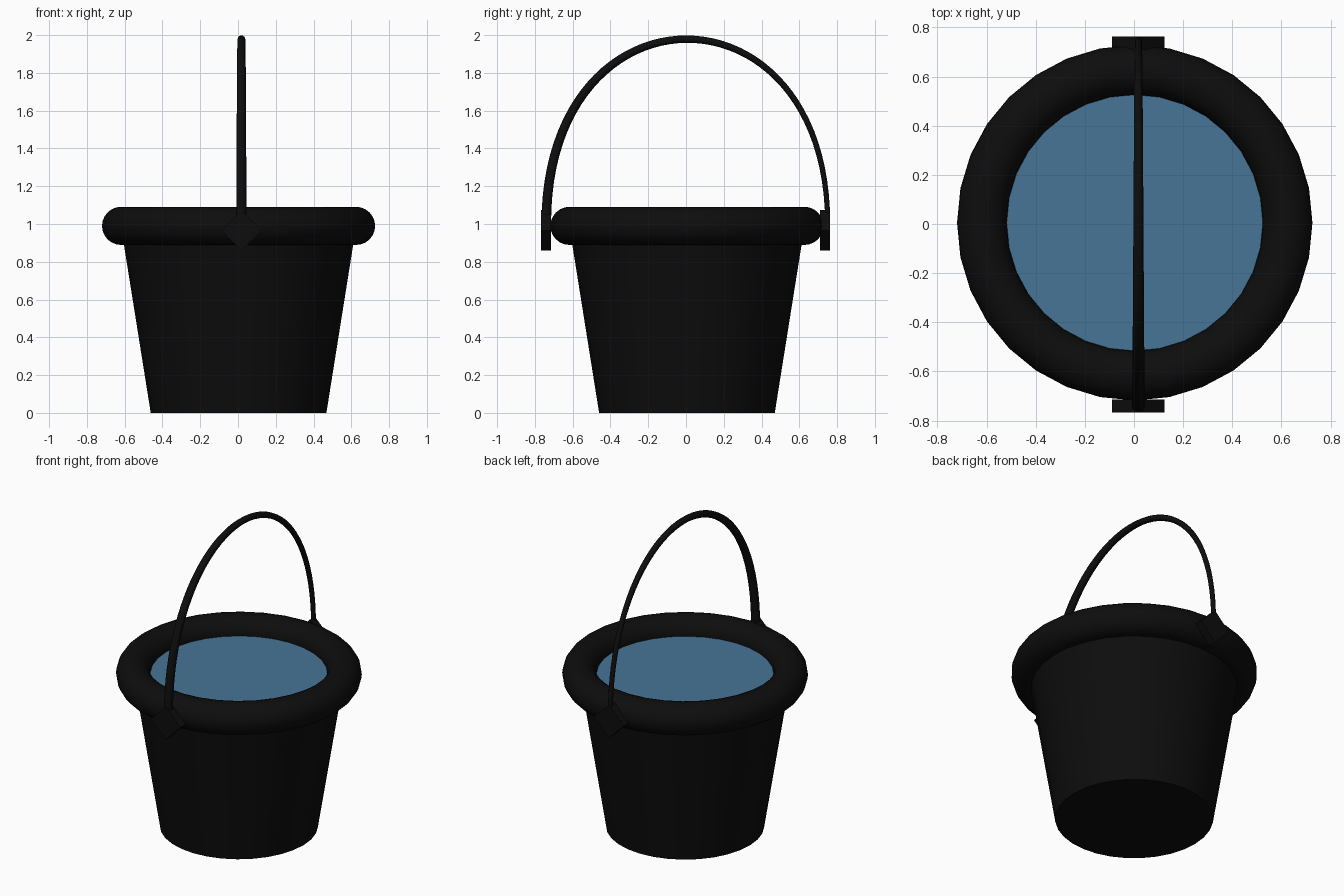
import bpy, math
from mathutils import Vector

if "Cube" in bpy.data.objects:
    bpy.data.objects.remove(bpy.data.objects["Cube"])


def material(name, rgb):
    m = bpy.data.materials.new(name)
    m.diffuse_color = (*rgb, 1)
    m.use_nodes = True
    m.node_tree.nodes["Principled BSDF"].inputs["Base Color"].default_value = m.diffuse_color
    return m


BLACK = material("black metal", (0.004, 0.004, 0.004))
WATER = material("water blue", (0.062, 0.178, 0.305))
CX, CY = 0.003, 0.005      # bucket axis
HX = 0.018                 # handle plane


def finish(name, mat, smooth=True):
    o = bpy.context.object
    o.name = name
    o.data.materials.append(mat)
    if smooth:
        bpy.ops.object.shade_smooth_by_angle(angle=math.radians(40))
    return o


# Tapered body with closed bottom
bpy.ops.mesh.primitive_cone_add(vertices=32, radius1=0.465, radius2=0.622,
                                depth=0.985, location=(CX, CY, 0.4925))
finish("bucket_body", BLACK)

# Thick rolled rim
bpy.ops.mesh.primitive_torus_add(major_segments=32, minor_segments=24,
                                 major_radius=0.622, minor_radius=0.101,
                                 location=(CX, CY, 0.99))
finish("rim", BLACK)

# Water surface level with the middle of the rim
bpy.ops.mesh.primitive_circle_add(vertices=32, radius=0.56, fill_type='NGON',
                                  location=(CX, CY, 0.99))
finish("water", WATER, False)

# Diamond-shaped handle mounts at front and back
for name, y in (("front_mount", -0.740), ("back_mount", 0.737)):
    bpy.ops.mesh.primitive_cylinder_add(vertices=4, radius=0.107, depth=0.053,
                                        location=(HX, y, 0.966),
                                        rotation=(math.pi / 2, 0, 0))
    finish(name, BLACK, False)

# Arched handle, thinner towards the back
curve = bpy.data.curves.new("handle", 'CURVE')
curve.dimensions = '3D'
curve.bevel_depth = 1.0
curve.bevel_resolution = 3
curve.use_fill_caps = True
sp = curve.splines.new('POLY')
N = 48
a, b = Vector((HX, -0.74, 1.0)), Vector((HX, 0.75, 1.0))
up = Vector((0, 0, 1.305))
sp.points.add(N)
for i, p in enumerate(sp.points):
    t = i / N
    s = 1 - t
    co = a * s**3 + (a + up) * 3 * s * s * t + (b + up) * 3 * s * t * t + b * t**3
    p.co = (*co, 1)
    p.radius = 0.027 + (0.014 - 0.027) * t
handle = bpy.data.objects.new("handle", curve)
bpy.context.collection.objects.link(handle)
bpy.ops.object.select_all(action='DESELECT')
handle.select_set(True)
bpy.context.view_layer.objects.active = handle
bpy.ops.object.convert(target='MESH')
finish("handle", BLACK)
